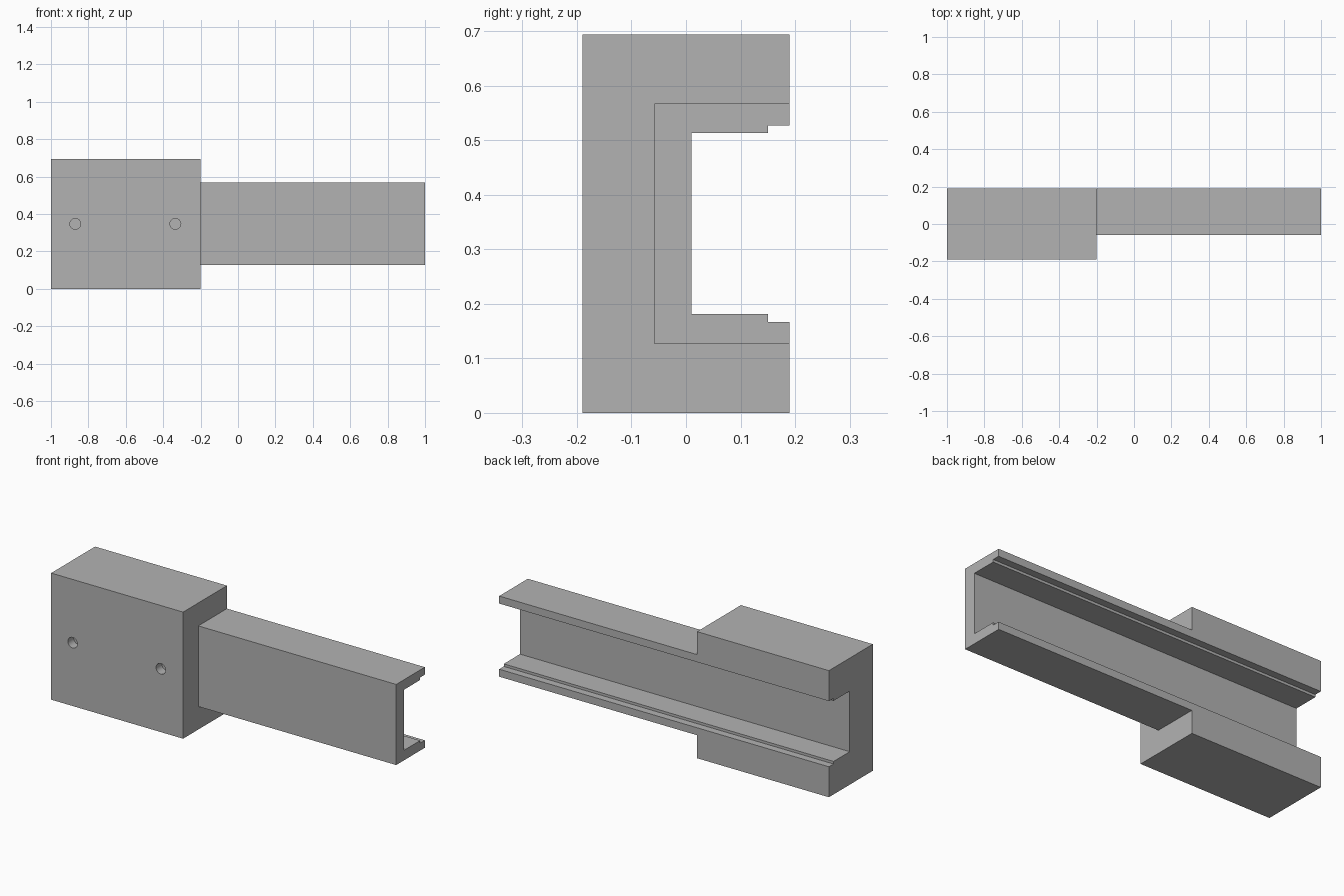
import bpy
import bmesh
from math import radians
from mathutils import Matrix, Vector

cube = bpy.data.objects.get("Cube")
if cube:
    bpy.data.objects.remove(cube, do_unlink=True)

MID_Z = 0.347      # height of the symmetry plane
BACK_Y = 0.19      # open side of the channel

grey = bpy.data.materials.new("plain grey")
grey.use_nodes = True
colour = (0.45, 0.45, 0.45, 1)
grey.diffuse_color = colour
grey.node_tree.nodes["Principled BSDF"].inputs["Base Color"].default_value = colour


def add_object(name, bm):
    bmesh.ops.recalc_face_normals(bm, faces=bm.faces)
    mesh = bpy.data.meshes.new(name)
    bm.to_mesh(mesh)
    bm.free()
    mesh.materials.append(grey)
    obj = bpy.data.objects.new(name, mesh)
    bpy.context.collection.objects.link(obj)
    return obj


def channel(name, x_start, x_end, front_y, half_height):
    """Extrude a C section, with a stepped lip on each flange, along x."""
    half = [(front_y, half_height), (BACK_Y, half_height), (BACK_Y, 0.18),
            (0.15, 0.18), (0.15, 0.166), (0.01, 0.166)]
    outline = half + [(y, -h) for y, h in reversed(half)]
    bm = bmesh.new()
    face = bm.faces.new([bm.verts.new((x_start, y, MID_Z + h)) for y, h in outline])
    extruded = bmesh.ops.extrude_face_region(bm, geom=[face], use_keep_orig=True)
    verts = [g for g in extruded["geom"] if isinstance(g, bmesh.types.BMVert)]
    bmesh.ops.translate(bm, verts=verts, vec=Vector((x_end - x_start, 0, 0)))
    return add_object(name, bm)


# Large mounting block and the slimmer rail that continues from it
block = channel("mounting_block", -1, -0.2, -0.19, 0.347)
rail = channel("channel_rail", -0.2, 1, -0.058, 0.221)

# Two blind screw holes in the front of the block
bm = bmesh.new()
for x in (-0.87, -0.335):
    place = Matrix.Translation((x, -0.19, MID_Z)) @ Matrix.Rotation(radians(90), 4, "X")
    bmesh.ops.create_cone(bm, cap_ends=True, segments=32, radius1=0.029,
                          radius2=0.029, depth=0.1, matrix=place)
cutter = add_object("screw_hole_cutter", bm)
cutter.hide_render = True

cut = block.modifiers.new("screw holes", "BOOLEAN")
cut.operation = "DIFFERENCE"
cut.solver = "EXACT"
cut.object = cutter
bpy.context.view_layer.objects.active = block
block.select_set(True)
bpy.ops.object.modifier_apply(modifier=cut.name)
bpy.data.objects.remove(cutter, do_unlink=True)
bpy.ops.object.shade_smooth_by_angle(angle=radians(30))
